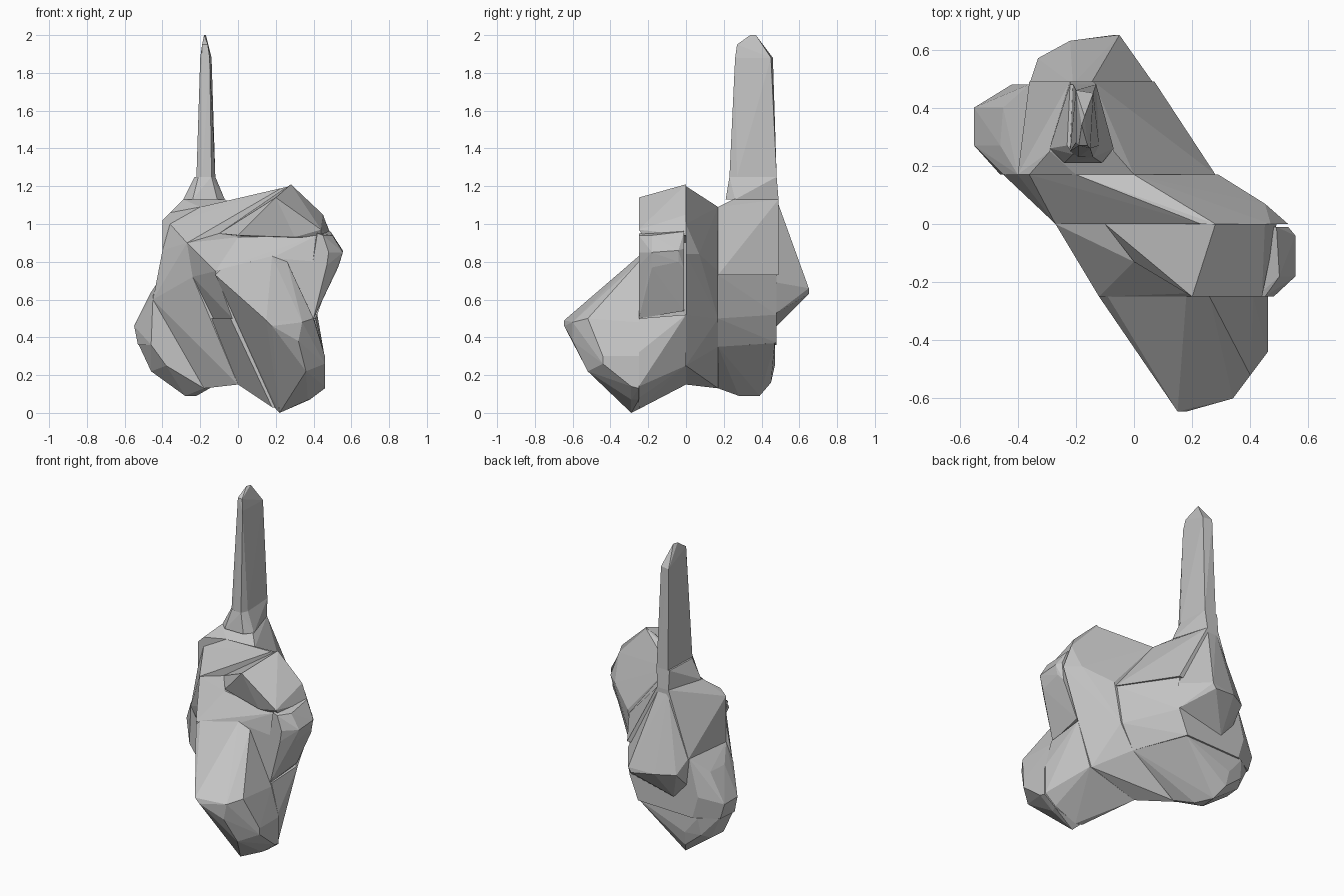
import bpy
import bmesh

default_cube = bpy.data.objects.get("Cube")
if default_cube:
    bpy.data.objects.remove(default_cube, do_unlink=True)

# One plain stone grey for everything
stone_grey = bpy.data.materials.new("stone_grey")
stone_grey.use_nodes = True
grey_value = (.55, .55, .55, 1)
stone_grey.diffuse_color = grey_value
stone_grey.node_tree.nodes["Principled BSDF"].inputs["Base Color"].default_value = grey_value


def faceted_block(name, points):
    """Make a flat-faced convex block wrapped around the given corner points."""
    mesh = bpy.data.meshes.new(name)
    bm = bmesh.new()
    for point in points:
        bm.verts.new(point)
    hull = bmesh.ops.convex_hull(bm, input=bm.verts[:])
    leftovers = {item for key in ("geom_interior", "geom_unused") for item in hull[key]
                 if isinstance(item, bmesh.types.BMVert)}
    bmesh.ops.delete(bm, geom=list(leftovers), context="VERTS")
    bmesh.ops.dissolve_limit(bm, angle_limit=.01, verts=bm.verts[:], edges=bm.edges[:])
    bmesh.ops.recalc_face_normals(bm, faces=bm.faces[:])
    bm.to_mesh(mesh)
    bm.free()
    mesh.materials.append(stone_grey)
    block = bpy.data.objects.new(name, mesh)
    bpy.context.collection.objects.link(block)


def slab_block(name, **sections):
    """Join cross-sections, each given as depth y plus its (x, z) outline."""
    faceted_block(name, [(x, y, z) for y, outline in sections.values() for x, z in outline])


def stacked_block(name, **sections):
    """Join level sections, each given as height z plus its (x, y) outline."""
    faceted_block(name, [(x, y, z) for z, outline in sections.values() for x, y in outline])


# Upright spike, tapering to a blunt tip
stacked_block(
    "spike",
    foot=(1.25, [(-.22, .25), (-.19, .23), (-.14, .23), (-.12, .27), (-.13, .48), (-.21, .48)]),
    shoulder=(1.88, [(-.2, .28), (-.15, .26), (-.14, .45), (-.2, .46)]),
    neck=(1.95, [(-.19, .27), (-.16, .27)]),
    tip=(2, [(-.18, .34), (-.17, .37)]),
)

# Collar below the spike
stacked_block(
    "spike_collar",
    foot=(1.13, [(-.29, .26), (-.24, .21), (-.11, .21), (-.07, .26), (-.14, .49), (-.22, .49)]),
    top=(1.25, [(-.23, .27), (-.21, .24), (-.14, .23), (-.12, .27), (-.13, .48), (-.22, .48)]),
)

# Rear slab, upper half carrying the collar
slab_block(
    "rear_upper_block",
    front=(.17, [(-.4, .73), (-.4, 1.02), (-.36, 1.06), (-.2, 1.09), (0, 1.09), (.28, .73)]),
    crown=(.25, [(-.29, 1.13), (-.07, 1.13)]),
    back=(.49, [(-.36, .73), (-.22, 1.13), (-.14, 1.13), (.07, .73)]),
)

# Rear slab, middle part bulging to the side
slab_block(
    "rear_middle_block",
    front=(.17, [(-.4, .73), (-.45, .62), (-.46, .36), (.15, .35), (.23, .5), (.27, .73)]),
    bulge=(.27, [(-.55, .46), (-.53, .36), (-.46, .64)]),
    bulge_back=(.4, [(-.55, .46), (-.52, .36), (-.45, .64)]),
    back=(.48, [(-.36, .73), (-.42, .5), (-.38, .36), (0, .37), (.06, .52), (.06, .73)]),
)

# Rear slab, rounded underside
slab_block(
    "rear_lower_block",
    front=(.17, [(-.46, .36), (-.38, .25), (-.18, .13), (-.15, .13), (.15, .35)]),
    keel=(.28, [(-.53, .37), (-.46, .22), (-.28, .09), (-.22, .09)]),
    keel_back=(.39, [(-.52, .37), (-.45, .22), (-.27, .09)]),
    heel=(.45, [(-.31, .16), (-.42, .25)]),
    back=(.47, [(-.41, .36), (-.32, .25), (0, .37)]),
)

# Wedge at the very back
slab_block(
    "back_wedge",
    root=(.48, [(-.21, 1.13), (-.15, 1.13), (.07, .69), (.06, .53), (-.36, .74),
                (-.25, .46), (-.34, .56)]),
    side=(.57, [(-.33, .65)]),
    rim=(.63, [(-.22, .65)]),
    peak=(.65, [(-.05, .66), (-.07, .63)]),
)

# Broad middle slab
slab_block(
    "middle_slab",
    front=(0, [(-.27, .9), (-.24, .72), (0, .15), (.32, .25), (.42, .52),
               (.53, .84), (.47, 1), (.28, 1.2), (.23, 1.19)]),
    right_corner=(.07, [(.45, .84)]),
    back=(.17, [(-.36, 1), (-.2, 1.09), (0, 1.09), (.29, .75), (.24, .5), (.15, .35),
                (-.18, .13), (-.45, .6), (-.4, .86)]),
)

# Head-like block at the upper front
slab_block(
    "front_head",
    back=(0, [(-.1, .95), (.28, 1.21), (.45, 1.05), (.49, .94), (.3, .9)]),
    hollow=(-.13, [(0, .94)]),
    chin=(-.22, [(.3, .93), (.44, .93)]),
    front=(-.25, [(.2, 1.14), (.44, .97)]),
)

# Large cheek on the side of the head
slab_block(
    "head_cheek",
    back=(-.01, [(.4, .98), (.49, .96), (.53, .87), (.52, .76), (.42, .54), (.3, .54)]),
    outer=(-.04, [(.555, .86), (.54, .8)]),
    outer_front=(-.18, [(.5, .94), (.555, .85), (.53, .77)]),
    front=(-.25, [(.42, .95), (.45, .94), (.48, .85), (.47, .78), (.4, .5), (.35, .5)]),
)

# Shoulder beside the head
slab_block(
    "front_shoulder",
    back=(0, [(-.27, .9), (-.24, .72), (-.13, .5), (-.1, .95), (.3, .95), (.4, .5)]),
    notch=(-.13, [(0, .93)]),
    ledge=(-.23, [(.42, .94)]),
    front=(-.25, [(-.12, .75), (-.03, .5), (.18, .82), (.26, .8), (.42, .8), (.4, .5)]),
)

# Lower front slab joining the foot to the body
slab_block(
    "front_lower_block",
    back=(0, [(-.14, .5), (0, .15), (.33, .25), (.42, .52)]),
    front=(-.25, [(-.04, .5), (.18, .03), (.23, .02), (.38, .08), (.455, .14), (.455, .32), (.41, .5)]),
)

# Large foot-like lobe at the front
slab_block(
    "front_lobe",
    root=(-.25, [(-.12, .73), (-.09, .76), (.18, .83), (.26, .8), (.41, .48),
                 (.46, .3), (.46, .13), (.38, .07), (.2, .02)]),
    sole=(-.29, [(.22, 0), (.37, .07), (.46, .14)]),
    ankle=(-.44, [(.46, .26), (.46, .3)]),
    cheek=(-.52, [(.36, .22), (.4, .5)]),
    brow=(-.6, [(.34, .48), (.32, .38)]),
    toe=(-.645, [(.15, .49), (.18, .46)]),
)
